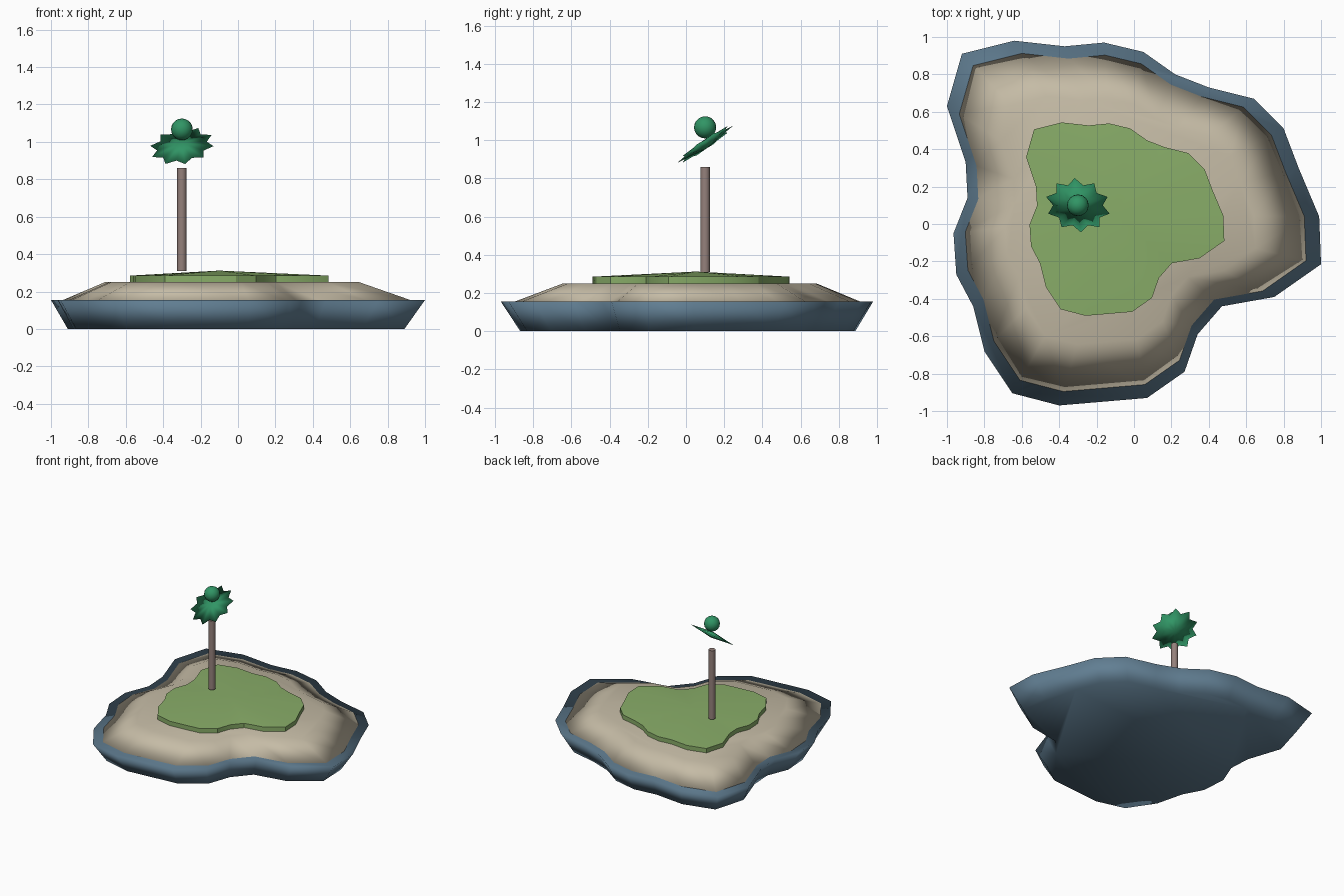
import bpy, bmesh, math
from mathutils import Vector

if "Cube" in bpy.data.objects:
    bpy.data.objects.remove(bpy.data.objects["Cube"])

# shared coastline outline; every layer is this shape scaled about PIVOT
COAST = [(-.92, .91), (-.64, .98), (-.37, .95), (-.16, .97), (.05, .92), (.22, .80),
         (.40, .73), (.64, .67), (.80, .51), (.88, .30), (.99, .04), (1.0, -.215),
         (.75, -.39), (.47, -.44), (.34, -.59), (.27, -.79), (.07, -.93), (-.40, -.97),
         (-.65, -.905), (-.80, -.68), (-.86, -.44), (-.95, -.27), (-.965, -.05),
         (-.89, .14), (-.90, .33), (-1.0, .63)]
PIVOT = Vector((-.1, .05))


def material(name, rgb):
    m = bpy.data.materials.new(name)
    m.diffuse_color = (*rgb, 1)
    m.use_nodes = True
    m.node_tree.nodes["Principled BSDF"].inputs["Base Color"].default_value = m.diffuse_color
    return m


def finish(bm, name, mat, smooth=True):
    bmesh.ops.recalc_face_normals(bm, faces=bm.faces)
    for f in bm.faces:
        f.smooth = smooth
    me = bpy.data.meshes.new(name)
    bm.to_mesh(me)
    bm.free()
    ob = bpy.data.objects.new(name, me)
    ob.data.materials.append(mat)
    bpy.context.collection.objects.link(ob)
    return ob


def smooth_by_angle(ob, deg):
    bpy.ops.object.select_all(action='DESELECT')
    ob.select_set(True)
    bpy.context.view_layer.objects.active = ob
    bpy.ops.object.shade_smooth_by_angle(angle=math.radians(deg))


def layer(name, mat, levels, apex=None):
    """Loft coast outlines given as (scale, z); cap with flat face or low apex."""
    bm = bmesh.new()
    rings = []
    for s, z in levels:
        rings.append([bm.verts.new((*(PIVOT + (Vector(p) - PIVOT) * s), z)) for p in COAST])
    n = len(COAST)
    for a, b in zip(rings, rings[1:]):
        for i in range(n):
            j = (i + 1) % n
            bm.faces.new((a[i], a[j], b[j], b[i]))
    bm.faces.new(rings[0])
    if apex is None:
        bm.faces.new(rings[-1])
    else:
        tip = bm.verts.new((*PIVOT, apex))
        for i in range(n):
            bm.faces.new((rings[-1][i], rings[-1][(i + 1) % n], tip))
    return finish(bm, name, mat)


water = material("slate_blue", (.12, .21, .29))
sand = material("sand", (.56, .50, .38))
green = material("grass_green", (.25, .42, .14))
bark = material("bark", (.30, .22, .20))
leaf = material("leaf_green", (.03, .30, .13))

# island layers
layer("rock_base", water, [(.90, 0), (1, .155)])
layer("sand_beach", sand, [(.94, .15), (.68, .25)])
grass = layer("grass_top", green, [(.53, .25), (.53, .285)], apex=.312)
smooth_by_angle(grass, 30)

# trunk
bpy.ops.mesh.primitive_cylinder_add(vertices=12, radius=.025, depth=.55, location=(-.3, .1, .585))
trunk = bpy.context.object
trunk.name = "tree_trunk"
trunk.data.materials.append(bark)
smooth_by_angle(trunk, 40)

# tilted star-shaped crown
bm = bmesh.new()
POINTS = 10
ring = []
for i in range(POINTS * 2):
    a = math.pi / 2 + i * math.pi / POINTS
    r = .135 if i % 2 else .175
    ring.append(bm.verts.new((r * math.cos(a), r * math.sin(a), 0)))
for h in (.022, -.022):
    tip = bm.verts.new((0, 0, h))
    for i in range(len(ring)):
        bm.faces.new((ring[i], ring[(i + 1) % len(ring)], tip))
crown = finish(bm, "leaf_crown", leaf)
crown.location = (-.3, .1, .978)
crown.rotation_euler = (math.radians(34), math.radians(-10), 0)

# ball on top of the crown
bpy.ops.mesh.primitive_uv_sphere_add(segments=16, ring_count=10, radius=.058, location=(-.3, .1, 1.067))
ball = bpy.context.object
ball.name = "crown_ball"
ball.data.materials.append(leaf)
bpy.ops.object.shade_smooth()
